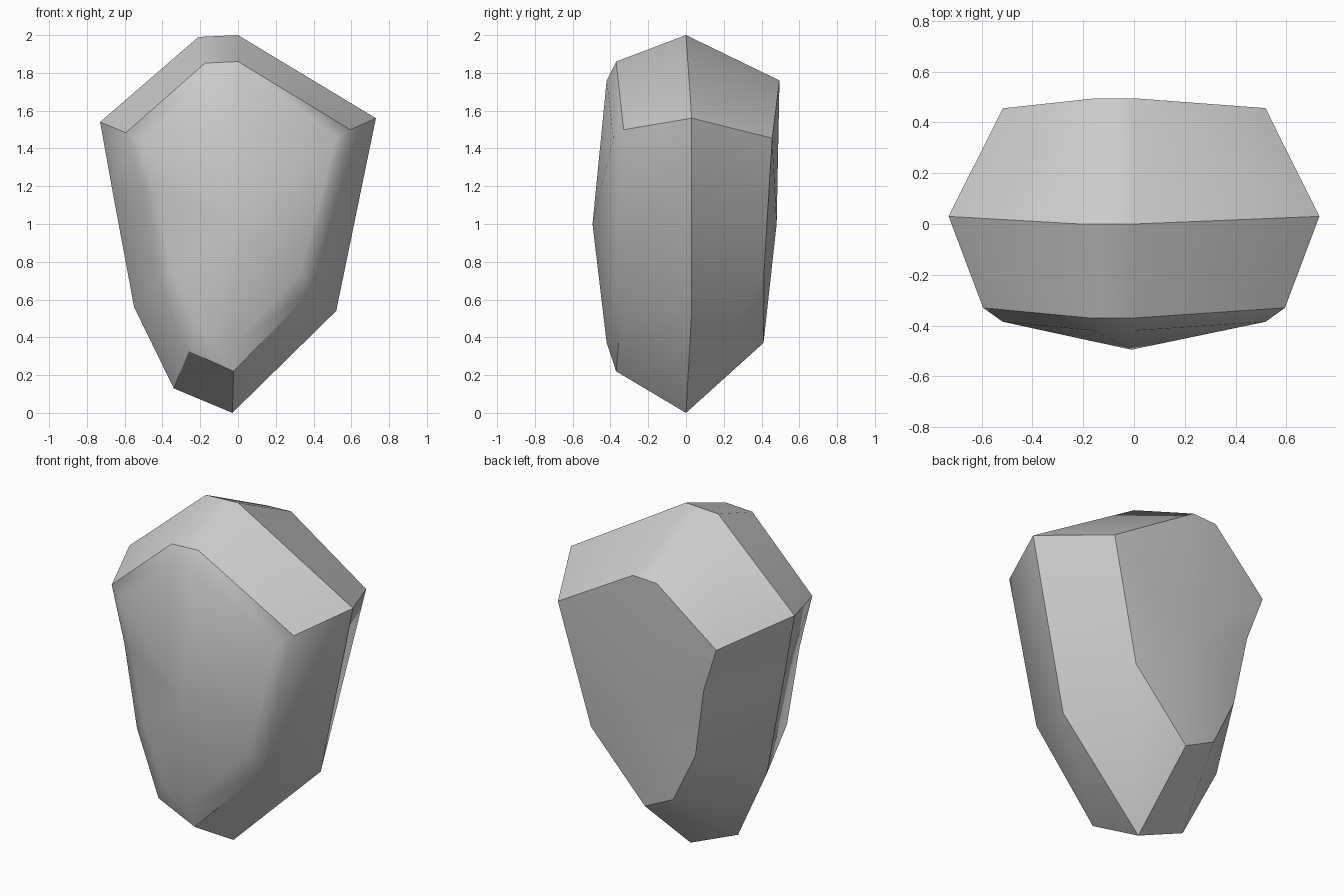
import bpy
import bmesh
from math import radians

# Remove the default cube
cube = bpy.data.objects.get("Cube")
if cube:
    bpy.data.objects.remove(cube, do_unlink=True)

# Stone material
stone = bpy.data.materials.new("light_grey_stone")
stone.use_nodes = True
grey = (0.6, 0.6, 0.6, 1)
stone.diffuse_color = grey
bsdf = stone.node_tree.nodes["Principled BSDF"]
bsdf.inputs["Base Color"].default_value = grey
bsdf.inputs["Roughness"].default_value = 0.9

# Widest outline of the rock in x and z, clockwise from the top
OUTLINE = [(0, 2), (0.73, 1.56), (0.52, 0.54), (-0.03, 0), (-0.34, 0.13),
           (-0.55, 0.56), (-0.66, 1.15), (-0.73, 1.54), (-0.21, 1.99)]
PINCHED = 6  # outline corner that is drawn inward on the flank


def add_ring(bm, x_scale, x_taper, z_lift, z_scale, depth, lean, wide_shift, pinch):
    """Place a scaled copy of the outline at a given depth."""
    ring = []
    for i, (x, z) in enumerate(OUTLINE):
        px = x * (x_scale + x_taper * z)
        if i == PINCHED:
            px *= pinch
        y = depth + lean * z
        if abs(x) > 0.4:
            y += wide_shift
        ring.append(bm.verts.new((px, y, z_lift + z_scale * z)))
    return ring


def bridge(bm, a, b):
    """Join two rings with a band of quads."""
    for i in range(len(a)):
        j = (i + 1) % len(a)
        bm.faces.new((a[i], a[j], b[j], b[i]))


def cap(bm, ring, peak):
    """Close a ring with a fan to a peak point."""
    centre = bm.verts.new(peak)
    for i in range(len(ring)):
        bm.faces.new((ring[i], ring[(i + 1) % len(ring)], centre))


# Rock body: back face, girdle, front rim and front bevel
bm = bmesh.new()
back = add_ring(bm, 0.6, 0.07, 0.37, 0.695, 0.41, 0.0425, -0.02, 0.94)
girdle = add_ring(bm, 1, 0, 0, 1, 0, 0, 0.03, 1)
front_rim = add_ring(bm, 0.76, 0.035, 0.22, 0.82, -0.37, 0, 0.04, 0.97)
front_bevel = add_ring(bm, 0.6, 0.07, 0.37, 0.695, -0.42, 0, 0.035, 0.96)

rings = [back, girdle, front_rim, front_bevel]
for a, b in zip(rings, rings[1:]):
    bridge(bm, a, b)
cap(bm, back, (-0.01, 0.48, 1))
cap(bm, front_bevel, (-0.01, -0.495, 1))
bmesh.ops.recalc_face_normals(bm, faces=bm.faces)

mesh = bpy.data.meshes.new("rock")
bm.to_mesh(mesh)
bm.free()
mesh.materials.append(stone)
rock = bpy.data.objects.new("rock", mesh)
bpy.context.collection.objects.link(rock)

# Soft facets with crisp main ridges
bpy.ops.object.select_all(action="DESELECT")
rock.select_set(True)
bpy.context.view_layer.objects.active = rock
bpy.ops.object.shade_smooth_by_angle(angle=radians(38))
